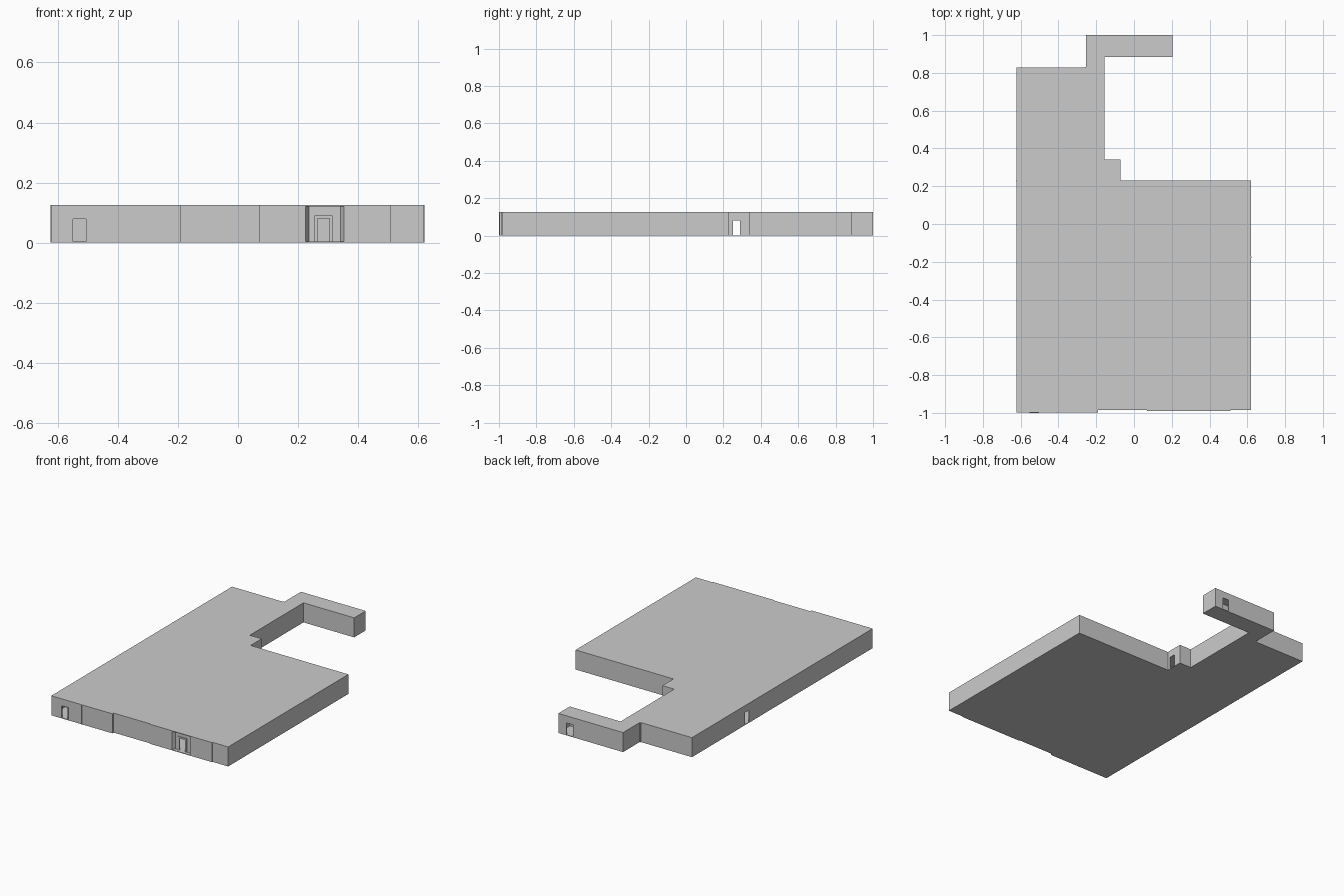
import bpy, bmesh

if "Cube" in bpy.data.objects:
    bpy.data.objects.remove(bpy.data.objects["Cube"])

H = 0.125   # building height
T = 0.004   # wall thickness


def make_object(name, bm):
    bmesh.ops.recalc_face_normals(bm, faces=bm.faces)
    mesh = bpy.data.meshes.new(name)
    bm.to_mesh(mesh)
    bm.free()
    ob = bpy.data.objects.new(name, mesh)
    bpy.context.collection.objects.link(ob)
    return ob


def prism(name, points, z0, z1):
    bm = bmesh.new()
    face = bm.faces.new([bm.verts.new((x, y, z0)) for x, y in points])
    res = bmesh.ops.extrude_face_region(bm, geom=[face])
    verts = [v for v in res["geom"] if isinstance(v, bmesh.types.BMVert)]
    bmesh.ops.translate(bm, verts=verts, vec=(0, 0, z1 - z0))
    return make_object(name, bm)


def box(name, x0, x1, y0, y1, z0, z1):
    return prism(name, [(x0, y0), (x1, y0), (x1, y1), (x0, y1)], z0, z1)


def cut(target, name, *dims):
    cutter = box(name, *dims)
    cutter.hide_render = True
    cutter.hide_set(True)
    mod = target.modifiers.new(name, 'BOOLEAN')
    mod.operation = 'DIFFERENCE'
    mod.solver = 'EXACT'
    mod.object = cutter


# Hollow building shell following the floor plan
plan = [(-0.622, -0.998), (-0.19, -0.998), (-0.19, -0.985), (0.07, -0.985),
        (0.07, -0.99), (0.51, -0.99), (0.51, -0.985), (0.62, -0.985),
        (0.62, 0.23), (-0.072, 0.23), (-0.072, 0.342), (-0.156, 0.342),
        (-0.156, 0.884), (0.203, 0.884), (0.203, 1.0), (-0.255, 1.0),
        (-0.255, 0.828), (-0.622, 0.828)]
shell = prism("building_shell", plan, 0, H)
solid = shell.modifiers.new("wall_thickness", 'SOLIDIFY')
solid.thickness = T
solid.offset = -1
solid.use_even_offset = True

# Door openings and the alcove mouth
cut(shell, "front_door_cutter", -0.55, -0.505, -1.05, -0.96, T, 0.08)
cut(shell, "left_door_cutter", -0.66, -0.59, 0.25, 0.29, T, 0.08)
cut(shell, "courtyard_door_cutter", -0.10, -0.05, 0.25, 0.29, T, 0.08)
cut(shell, "back_door_cutter", 0.10, 0.145, 0.97, 1.03, T, 0.08)
cut(shell, "alcove_cutter", 0.225, 0.353, -1.03, -0.975, T, H - T)

# Splayed alcove cheeks and back wall with its doorway
for name, a, b in (("alcove_left_cheek", 0.225, 0.237),
                   ("alcove_right_cheek", 0.353, 0.341)):
    s = -T if a < b else T
    prism(name, [(a, -0.988), (b, -0.965), (b + s, -0.965), (a + s, -0.988)], T, H - T)
alcove = box("alcove_back_wall", 0.232, 0.346, -0.967, -0.963, T, H - T)
cut(alcove, "alcove_door_cutter", 0.265, 0.305, -1.0, -0.94, 0, 0.08)


# Door surrounds: two jambs and a lintel standing slightly proud of a wall
def surround(name, x0, x1, top, w, y0, y1):
    pts = [(x0, T), (x0, top), (x1, top), (x1, T),
           (x1 - w, T), (x1 - w, top - w), (x0 + w, top - w), (x0 + w, T)]
    bm = bmesh.new()
    face = bm.faces.new([bm.verts.new((x, y0, z)) for x, z in pts])
    res = bmesh.ops.extrude_face_region(bm, geom=[face])
    verts = [v for v in res["geom"] if isinstance(v, bmesh.types.BMVert)]
    bmesh.ops.translate(bm, verts=verts, vec=(0, y1 - y0, 0))
    return make_object(name, bm)


surround("alcove_door_surround", 0.255, 0.315, 0.09, 0.01, -0.972, -0.9665)
surround("front_door_surround", -0.553, -0.502, 0.083, 0.004, -1.0, -0.99)

# Thin seam strips where wall sections meet
box("front_seam", -0.411, -0.406, -1.0, -0.997, 0, H)
box("right_seam", 0.619, 0.622, -0.18, -0.172, 0, H)
box("left_seam", -0.624, -0.621, 0.225, 0.232, 0, H)
box("back_seam", -0.262, -0.255, 0.827, 0.832, 0, H)
